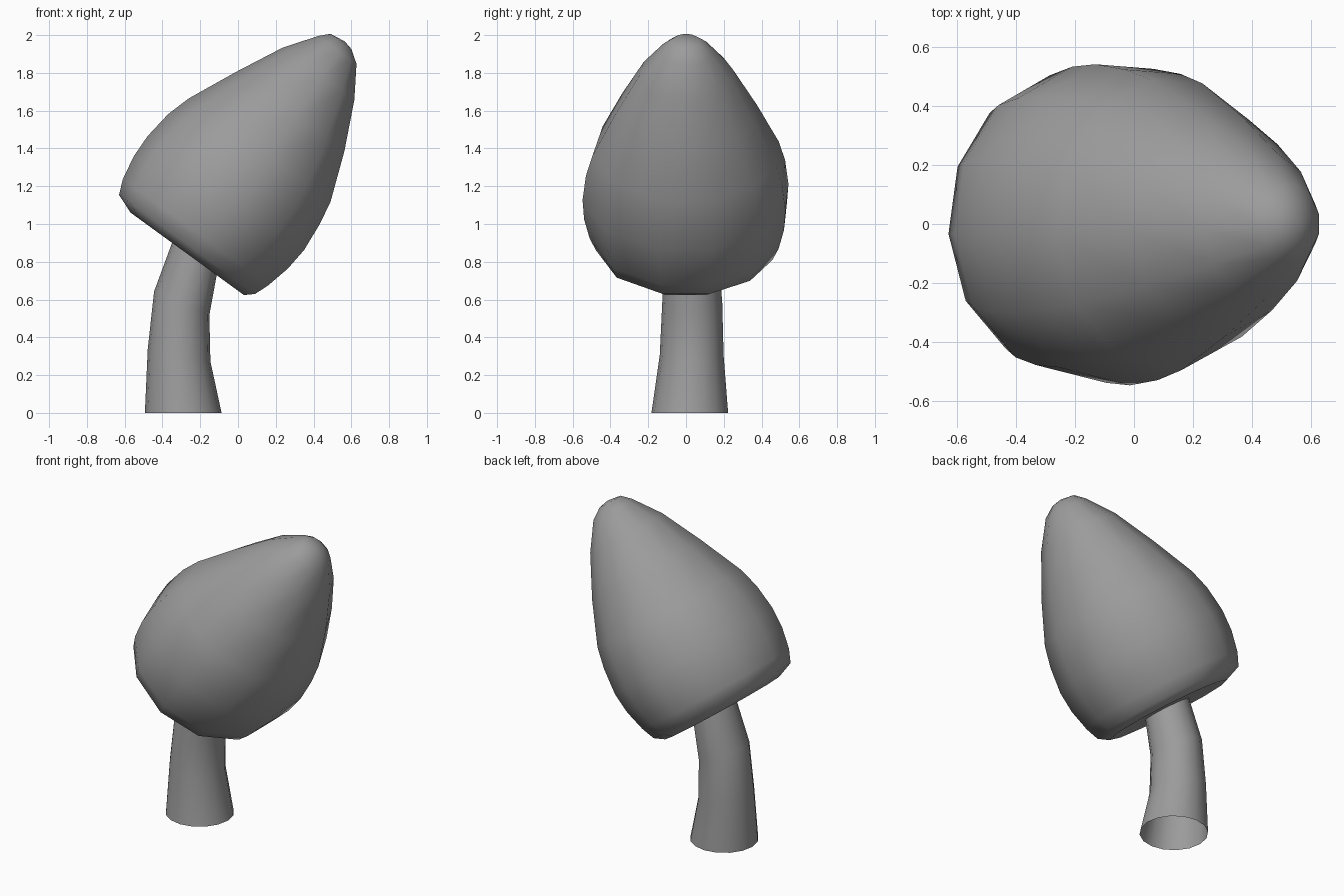
import bpy, bmesh
from math import sin, cos, pi, radians
from mathutils import Vector, Matrix

if "Cube" in bpy.data.objects:
    bpy.data.objects.remove(bpy.data.objects["Cube"])

# Dark grey shared by both parts
grey = bpy.data.materials.new("dark_grey")
grey.diffuse_color = (0.33, 0.33, 0.33, 1)
grey.use_nodes = True
grey.node_tree.nodes["Principled BSDF"].inputs["Base Color"].default_value = grey.diffuse_color


def loft(name, rings, angles, y_scale=1.0, cap_start=False, tip=None):
    """Skin rings of (center, radius, tilt about y); optionally close both ends."""
    bm = bmesh.new()
    sides = len(angles)
    loops = []
    for center, radius, tilt in rings:
        rot = Matrix.Rotation(radians(tilt), 3, 'Y')
        loops.append([bm.verts.new(Vector(center) + rot @ Vector(
            (radius * cos(a), radius * y_scale * sin(a), 0))) for a in angles])
    for lo, hi in zip(loops, loops[1:]):
        for i in range(sides):
            j = (i + 1) % sides
            bm.faces.new((lo[i], lo[j], hi[j], hi[i]))
    if cap_start:
        bm.faces.new(loops[0][::-1])
    if tip is not None:
        t = bm.verts.new(tip)
        top = loops[-1]
        for i in range(sides):
            bm.faces.new((top[i], top[(i + 1) % sides], t))
    bmesh.ops.recalc_face_normals(bm, faces=bm.faces)
    mesh = bpy.data.meshes.new(name)
    bm.to_mesh(mesh)
    bm.free()
    mesh.materials.append(grey)
    mesh.polygons.foreach_set("use_smooth", [True] * len(mesh.polygons))
    obj = bpy.data.objects.new(name, mesh)
    bpy.context.collection.objects.link(obj)
    return obj


# Stem: bent tapering tube, open at the foot
loft("stem", [
    ((-0.29, 0.02, 0.0), 0.203, 0),
    ((-0.312, 0.03, 0.305), 0.169, 11),
    ((-0.298, 0.033, 0.58), 0.159, 23),
    ((-0.20, 0.03, 0.93), 0.135, 36),
], [2 * pi * i / 16 for i in range(16)])

# Cap: tilted cone with rounded rim; profile is (height on axis, sideways shift, radius)
TILT = 36
base = Vector((-0.27, 0, 0.843))
turn = Matrix.Rotation(radians(TILT), 3, 'Y')
profile = [
    (0.004, 0.008, 0.33), (0.0, 0.008, 0.378), (0.04, -0.021, 0.454),
    (0.12, -0.022, 0.486), (0.25, -0.018, 0.514), (0.38, -0.014, 0.522),
    (0.54, -0.011, 0.505), (0.67, -0.004, 0.473), (0.93, 0.005, 0.362),
    (1.18, 0.007, 0.239), (1.34, 0.012, 0.128), (1.388, 0.0, 0.07),
]
# Slightly uneven facet spacing, measured from the high side of the rim
facets = [-4, 24, 52, 80, 107, 135, 165, 195, 230, 264, 298, 327]
loft("cap",
     [(base + turn @ Vector((s, 0, w)), r, TILT) for w, s, r in profile],
     [radians(180 - f) for f in reversed(facets)], y_scale=1.055,
     cap_start=True, tip=base + turn @ Vector((0.015, 0, 1.4)))
